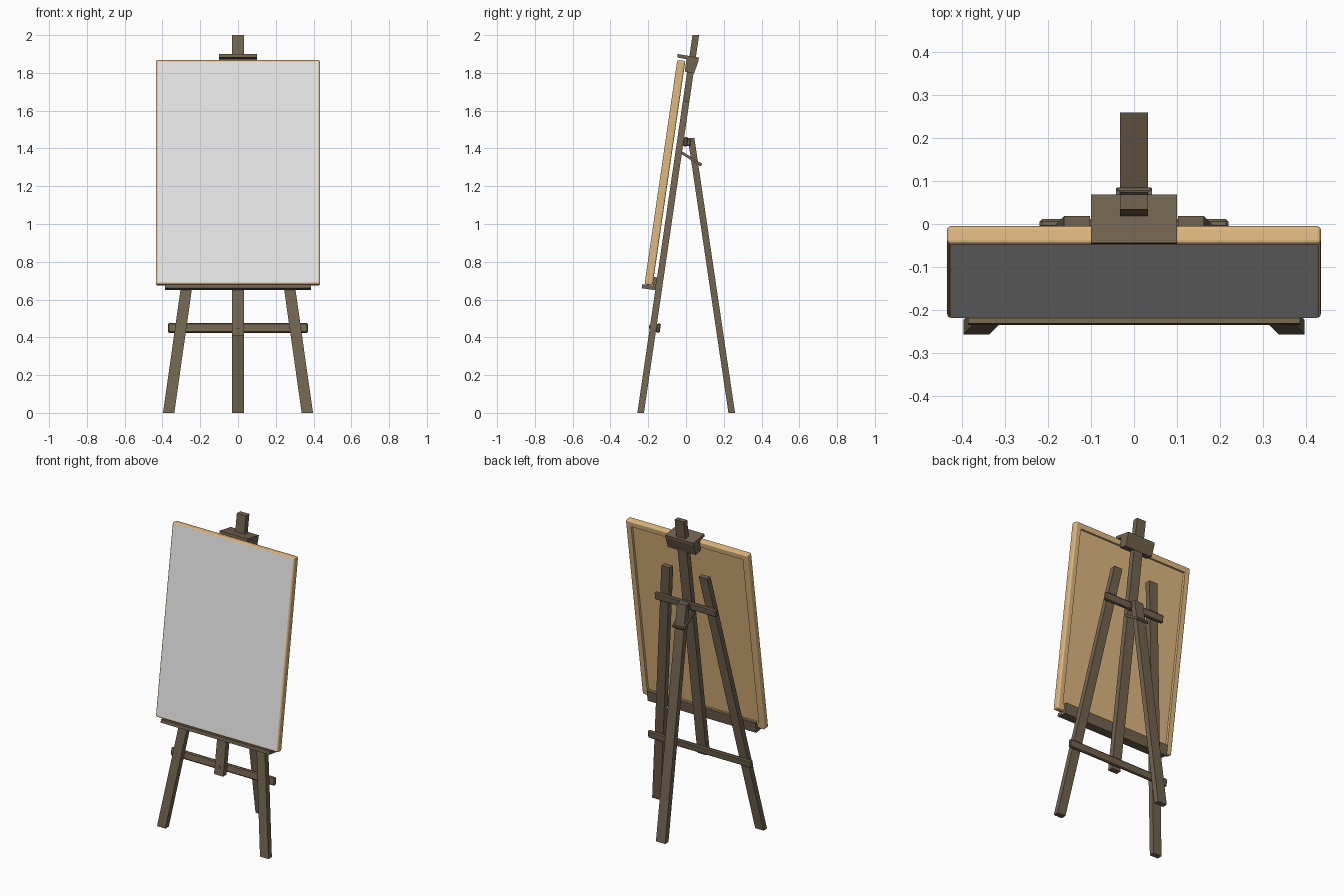
import bpy, bmesh, math
from mathutils import Matrix, Vector

if "Cube" in bpy.data.objects:
    bpy.data.objects.remove(bpy.data.objects["Cube"])

TILT = math.radians(8.3)
# Leaning frame: x across, y through the easel (front is -y), z up along the mast
LEAN = Matrix.Translation((0, -0.24, 0)) @ Matrix.Rotation(-TILT, 4, 'X')


def material(name, colour):
    m = bpy.data.materials.new(name)
    m.diffuse_color = (*colour, 1)
    m.use_nodes = True
    m.node_tree.nodes["Principled BSDF"].inputs["Base Color"].default_value = m.diffuse_color
    return m


DARK = material("dark_wood", (0.168, 0.127, 0.079))
PALE = material("pale_wood", (0.74, 0.485, 0.215))
CANVAS = material("canvas_white", (0.8, 0.8, 0.8))


def finish(name, bm, matrix=Matrix(), mats=(DARK,)):
    bmesh.ops.recalc_face_normals(bm, faces=bm.faces[:])
    bm.transform(matrix)
    me = bpy.data.meshes.new(name)
    bm.to_mesh(me)
    bm.free()
    for m in mats:
        me.materials.append(m)
    ob = bpy.data.objects.new(name, me)
    bpy.context.collection.objects.link(ob)
    return ob


def box_mesh(lo, hi, bevel=0.0, segments=1):
    bm = bmesh.new()
    bmesh.ops.create_cube(bm, size=1)
    lo, hi = Vector(lo), Vector(hi)
    for v in bm.verts:
        v.co = Vector([lo[i] + (v.co[i] + 0.5) * (hi[i] - lo[i]) for i in range(3)])
    if bevel:
        bmesh.ops.bevel(bm, geom=bm.edges[:], offset=bevel, segments=segments,
                        profile=0.5, affect='EDGES')
    return bm


def box(name, lo, hi, bevel=0.0, matrix=LEAN):
    return finish(name, box_mesh(lo, hi, bevel), matrix)


def post(name, bottom, top, width, depth):
    """Slanted timber with level cut ends."""
    bm = bmesh.new()
    bmesh.ops.create_cube(bm, size=1)
    for v in bm.verts:
        c = Vector(top if v.co.z > 0 else bottom)
        v.co = c + Vector((v.co.x * width, v.co.y * depth, 0))
    return finish(name, bm)


def extrude_x(name, profile, half_width):
    bm = bmesh.new()
    f = bm.faces.new([bm.verts.new((-half_width, y, z)) for y, z in profile])
    r = bmesh.ops.extrude_face_region(bm, geom=[f])
    new = [g for g in r["geom"] if isinstance(g, bmesh.types.BMVert)]
    bmesh.ops.translate(bm, verts=new, vec=(2 * half_width, 0, 0))
    return finish(name, bm, LEAN)


def lean_y(z):
    return -0.24 + z * math.tan(TILT)


# Mast and three legs
post("mast", (0, lean_y(0.41), 0.41), (0, lean_y(2.0), 2.0), 0.065, 0.035)
for side, s in (("left", -1), ("right", 1)):
    post("front_leg_" + side, (s * 0.367, lean_y(0), 0),
         (s * 0.133, lean_y(1.65), 1.65), 0.06, 0.035)
post("rear_leg", (0, 0.242, 0), (0, 0.027, 1.455), 0.065, 0.035)

# Crossbars behind the front legs
box("lower_crossbar", (-0.37, 0.017, 0.433), (0.37, 0.038, 0.483), 0.006)
box("upper_crossbar", (-0.22, 0.017, 1.43), (0.22, 0.039, 1.48), 0.006)

# Bolt on the mast foot
bm = bmesh.new()
bmesh.ops.create_cone(bm, cap_ends=True, segments=16, radius1=0.011, radius2=0.011, depth=0.006)
finish("mast_bolt", bm, LEAN @ Matrix.Translation((0, -0.019, 0.46)) @ Matrix.Rotation(math.pi / 2, 4, 'X'))

# Hinge block joining the rear leg
box("hinge_block", (-0.036, 0.035, 1.435), (0.036, 0.056, 1.47), 0.004)

# Loop strap around the rear leg
STRAP = Matrix.Translation((0, -0.03, 1.382)) @ Matrix.Rotation(math.radians(-32), 4, 'X')
for side, s in (("left", -1), ("right", 1)):
    xs = sorted((s * 0.033, s * 0.042))
    box("strap_" + side, (xs[0], 0, -0.007), (xs[1], 0.13, 0.007), 0, STRAP)
box("strap_back", (-0.042, 0.119, -0.008), (0.042, 0.132, 0.008), 0.003, STRAP)

# Tray with upright back rail
extrude_x("tray", [(-0.09, 0.675), (-0.09, 0.654), (-0.017, 0.654), (-0.017, 0.722),
                   (-0.034, 0.722), (-0.034, 0.675)], 0.387)

# Top clamp with overhanging lip
extrude_x("top_clamp", [(-0.08, 1.908), (-0.08, 1.89), (-0.03, 1.888), (-0.03, 1.822),
                        (0.02, 1.818), (0.034, 1.888), (0.034, 1.906)], 0.1)

# Canvas board: rounded wooden frame, white front face, recessed back
bm = box_mesh((-0.435, -0.078, 0.676), (0.435, -0.035, 1.877), 0.009, 3)
bm.normal_update()
big = sorted(bm.faces, key=lambda f: -f.calc_area())[:2]
front = min(big, key=lambda f: f.calc_center_median().y)
back = max(big, key=lambda f: f.calc_center_median().y)
front.material_index = 1
bmesh.ops.inset_region(bm, faces=[back], thickness=0.04)
bmesh.ops.inset_region(bm, faces=[back], thickness=0.001, depth=-0.015)
finish("canvas_board", bm, LEAN, (PALE, CANVAS))
